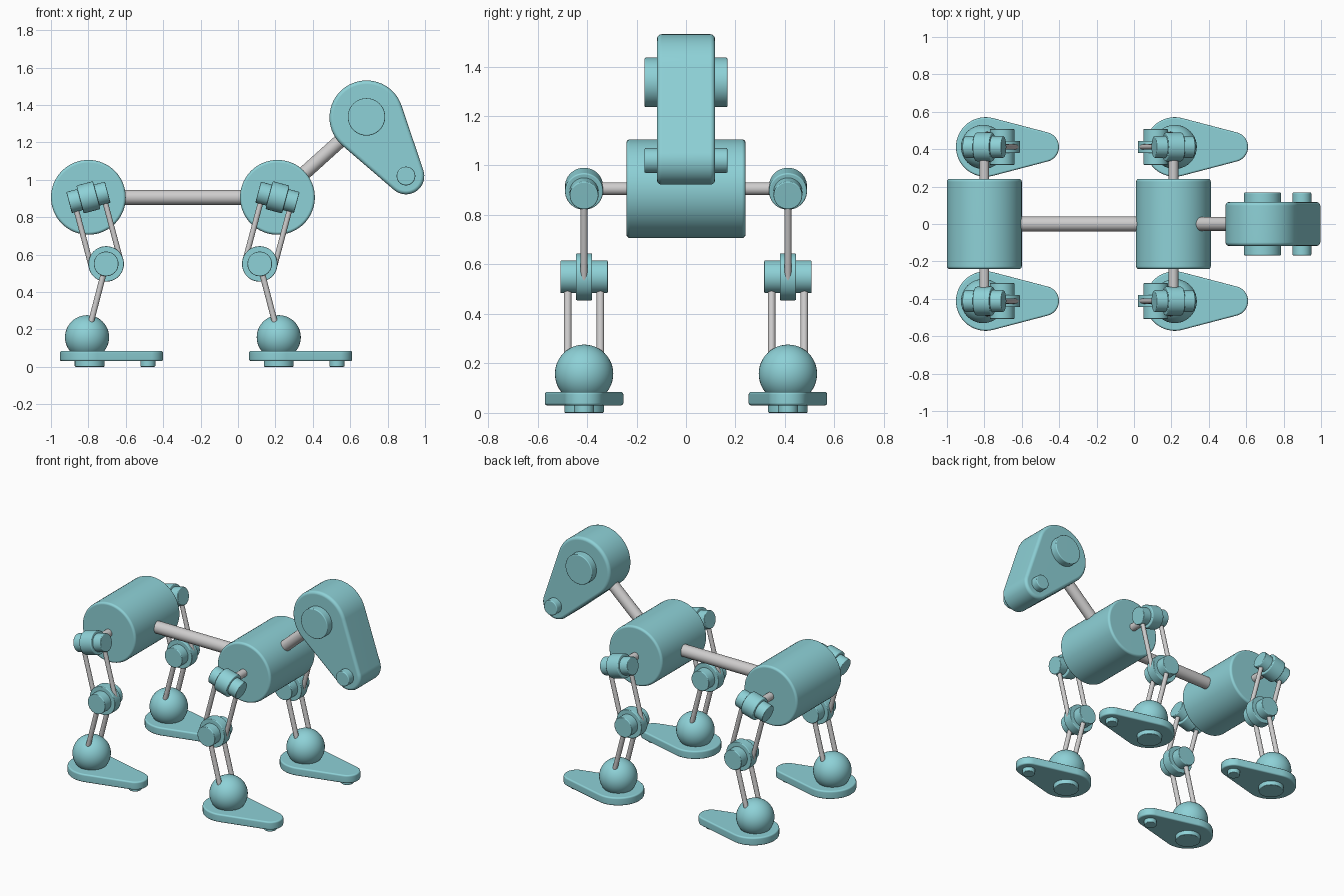
import bpy, bmesh, math
from mathutils import Vector, Matrix

if "Cube" in bpy.data.objects:
    bpy.data.objects.remove(bpy.data.objects["Cube"])


def material(name, rgb):
    m = bpy.data.materials.new(name)
    m.diffuse_color = (*rgb, 1)
    m.use_nodes = True
    m.node_tree.nodes["Principled BSDF"].inputs["Base Color"].default_value = m.diffuse_color
    return m


TEAL = material("teal", (0.27, 0.64, 0.68))
GREY = material("light grey", (0.62, 0.61, 0.61))


def finish(name, bm, mat, bevel, matrix):
    """Round the sharp edges, smooth the shading and link the object."""
    bmesh.ops.recalc_face_normals(bm, faces=bm.faces)
    if bevel:
        sharp = [e for e in bm.edges if e.calc_face_angle(0) > math.radians(40)]
        bmesh.ops.bevel(bm, geom=sharp, offset=bevel, segments=3, profile=0.5, affect='EDGES')
    bm.transform(matrix)
    me = bpy.data.meshes.new(name)
    bm.to_mesh(me)
    bm.free()
    me.shade_smooth()
    me.set_sharp_from_angle(angle=math.radians(35))
    me.materials.append(mat)
    ob = bpy.data.objects.new(name, me)
    bpy.context.collection.objects.link(ob)
    if bevel:
        ob.modifiers.new("weighted normals", 'WEIGHTED_NORMAL').keep_sharp = True
    return ob


def cylinder(name, a, b, r, mat=TEAL, bevel=0.0, sides=48):
    """Cylinder from point a to point b."""
    a, b = Vector(a), Vector(b)
    bm = bmesh.new()
    bmesh.ops.create_cone(bm, cap_ends=True, segments=sides, radius1=r, radius2=r,
                          depth=(b - a).length)
    turn = (b - a).to_track_quat('Z', 'Y').to_matrix().to_4x4()
    return finish(name, bm, mat, bevel, Matrix.Translation((a + b) / 2) @ turn)


def rod(name, a, b, r):
    return cylinder(name, a, b, r, GREY, 0, 24)


def teardrop(name, c1, r1, c2, r2, lo, hi, bevel, matrix):
    """Prism whose outline wraps a large and a small circle."""
    c1, c2 = Vector(c1), Vector(c2)
    d = c2 - c1
    heading = math.atan2(d.y, d.x)
    t = math.acos((r1 - r2) / d.length)
    bm = bmesh.new()
    verts = []
    for c, r, start, end, n in ((c2, r2, -t, t, 20), (c1, r1, t, 2 * math.pi - t, 36)):
        for i in range(n + 1):
            ang = heading + start + (end - start) * i / n
            verts.append(bm.verts.new((c.x + r * math.cos(ang), c.y + r * math.sin(ang), lo)))
    face = bm.faces.new(verts)
    top = bmesh.ops.extrude_face_region(bm, geom=[face])["geom"]
    bmesh.ops.translate(bm, vec=(0, 0, hi - lo),
                        verts=[g for g in top if isinstance(g, bmesh.types.BMVert)])
    return finish(name, bm, TEAL, bevel, matrix)


REAR, FRONT, BODY_Z = -0.8, 0.211, 0.906

# Body drums, spine and neck
for name, x in (("rear_body", REAR), ("front_body", FRONT)):
    cylinder(name, (x, -0.241, BODY_Z), (x, 0.241, BODY_Z), 0.2, bevel=0.015, sides=64)
rod("spine", (REAR, 0, BODY_Z), (FRONT, 0, BODY_Z), 0.04)
rod("neck", (FRONT, 0, BODY_Z), (0.687, 0, 1.335), 0.037)

# Head with cheek discs and muzzle pin
teardrop("head", (0.687, 1.333), 0.198, (0.898, 1.02), 0.098, -0.118, 0.118, 0.02,
         Matrix.Rotation(math.pi / 2, 4, 'X'))
cylinder("head_disc", (0.687, -0.168, 1.336), (0.687, 0.168, 1.336), 0.1, bevel=0.006)
cylinder("muzzle_pin", (0.898, -0.168, 1.02), (0.898, 0.168, 1.02), 0.05, bevel=0.006)


def leg(label, x, y, bend):
    """One leg; bend is +1 when the knee points forward, -1 backward."""
    tilt = math.radians(15)
    side = math.copysign(1, y)
    hip = Vector((x, y, BODY_Z))
    knee = Vector((x + 0.095 * bend, y, 0.55))
    ankle = Vector((x - 0.007 * bend, y, 0.158))
    axle = Vector((math.cos(tilt), 0, math.sin(tilt) * bend))
    across = Vector((0, 1, 0))

    # Hip rod and hip joint
    rod(label + "_hip_rod", (x, 0.2 * side, BODY_Z), hip, 0.026)
    cylinder(label + "_hip_hub", hip - axle * 0.046, hip + axle * 0.046, 0.077, bevel=0.006)
    cylinder(label + "_hip_axle", hip - axle * 0.107, hip + axle * 0.107, 0.058, bevel=0.005)
    # Knee joint
    cylinder(label + "_knee_disc", knee - across * 0.033, knee + across * 0.033, 0.095, bevel=0.005)
    cylinder(label + "_knee_axle", knee - across * 0.096, knee + across * 0.096, 0.066, bevel=0.005)
    # Paired upper and lower leg rods
    for s in (-1, 1):
        rod(f"{label}_upper_rod", hip + axle * 0.08 * s, knee + axle * 0.08 * s, 0.0145)
        rod(f"{label}_lower_rod", knee + across * 0.066 * s, ankle + across * 0.066 * s, 0.0155)

    # Ankle ball
    bm = bmesh.new()
    bmesh.ops.create_uvsphere(bm, u_segments=40, v_segments=24, radius=0.118)
    finish(label + "_ankle_ball", bm, TEAL, 0, Matrix.Translation(ankle))
    # Foot plate and the two pads beneath it
    teardrop(label + "_foot", (x + 0.007, y), 0.159, (x + 0.319, y), 0.08, 0.03, 0.085, 0.01,
             Matrix.Identity(4))
    for pad, dx, r in (("heel_pad", 0.007, 0.08), ("toe_pad", 0.318, 0.04)):
        cylinder(f"{label}_{pad}", (x + dx, y, 0), (x + dx, y, 0.05), r, bevel=0.005)


for end, x, bend in (("rear", REAR, 1), ("front", FRONT, -1)):
    for hand, y in (("right", -0.412), ("left", 0.412)):
        leg(f"{end}_{hand}", x, y, bend)
